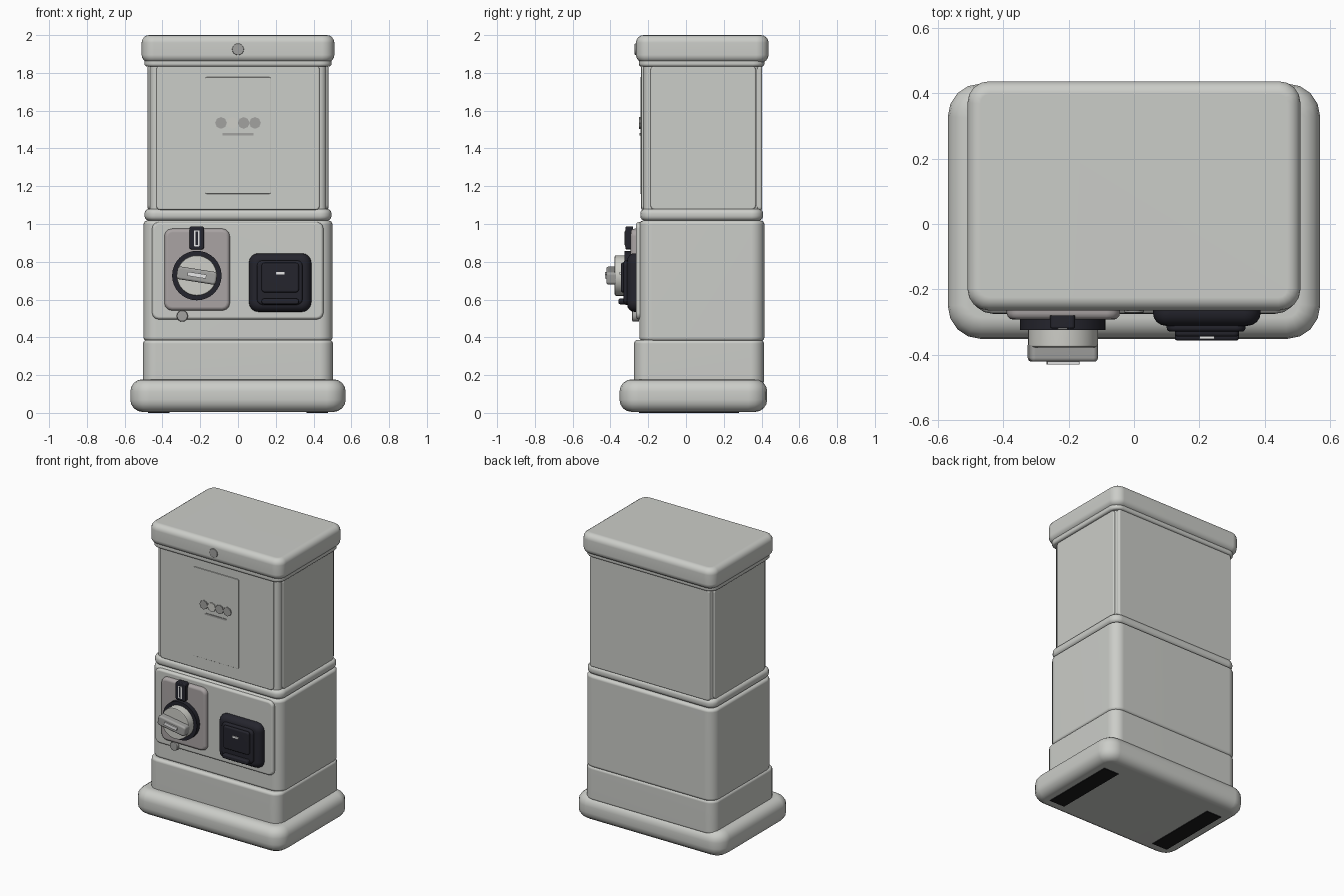
import bpy, bmesh, math
from mathutils import Matrix, Vector

if "Cube" in bpy.data.objects:
    bpy.data.objects.remove(bpy.data.objects["Cube"], do_unlink=True)


def material(name, color):
    m = bpy.data.materials.new(name)
    m.use_nodes = True
    m.diffuse_color = (*color, 1)
    m.node_tree.nodes["Principled BSDF"].inputs["Base Color"].default_value = (*color, 1)
    return m


SHELL = material("pale grey shell", (0.60, 0.61, 0.58))
WARM = material("warm grey", (0.40, 0.37, 0.37))
DARK = material("blue black plastic", (0.018, 0.018, 0.026))
KNOB = material("off white", (0.62, 0.62, 0.58))
WHITE = material("white", (0.80, 0.80, 0.80))
MID = material("mid grey", (0.36, 0.36, 0.35))
RUBBER = material("black rubber", (0.01, 0.01, 0.011))


def finish(bm, name, mat):
    mesh = bpy.data.meshes.new(name)
    bmesh.ops.recalc_face_normals(bm, faces=bm.faces)
    bm.to_mesh(mesh)
    bm.free()
    mesh.materials.append(mat)
    ob = bpy.data.objects.new(name, mesh)
    bpy.context.collection.objects.link(ob)
    bpy.ops.object.select_all(action="DESELECT")
    ob.select_set(True)
    bpy.context.view_layer.objects.active = ob
    bpy.ops.object.shade_smooth_by_angle(angle=math.radians(35))
    wn = ob.modifiers.new("Weighted normals", "WEIGHTED_NORMAL")
    wn.keep_sharp = True
    return ob


def rounded_box(name, xs, ys, zs, mat, corner=0, edge=0, axis=2, ends=(-1, 1), seg=4):
    """Box with corners rounded around one axis, then the chosen ends softened."""
    bm = bmesh.new()
    bmesh.ops.create_cube(bm, size=1)
    for v in bm.verts:
        v.co = Vector([r[0] if c < 0 else r[1] for c, r in zip(v.co, (xs, ys, zs))])
    if corner:
        long = [e for e in bm.edges
                if abs(e.verts[0].co[axis] - e.verts[1].co[axis]) > 1e-6]
        bmesh.ops.bevel(bm, geom=long, offset=corner, segments=seg, profile=0.5, affect="EDGES")
    if edge:
        bm.normal_update()
        caps = [f for f in bm.faces if any(f.normal[axis] * s > 0.99 for s in ends)]
        rim = list({e for f in caps for e in f.edges})
        bmesh.ops.bevel(bm, geom=rim, offset=edge, segments=seg, profile=0.5, affect="EDGES")
    return finish(bm, name, mat)


def plate(name, xs, ys, zs, mat, corner=0, edge=0, seg=3):
    """Panel facing the front, softened on its front rim only."""
    return rounded_box(name, xs, ys, zs, mat, corner, edge, 1, (-1,), seg)


def disc(name, x, z, radius, ys, mat, edge=0, sides=32):
    bm = bmesh.new()
    bmesh.ops.create_cone(bm, cap_ends=True, segments=sides, radius1=radius,
                          radius2=radius, depth=ys[1] - ys[0])
    bmesh.ops.transform(bm, verts=bm.verts, matrix=Matrix.Translation(
        (x, sum(ys) / 2, z)) @ Matrix.Rotation(math.pi / 2, 4, "X"))
    if edge:
        bm.normal_update()
        rim = [e for f in bm.faces if f.normal.y < -0.99 for e in f.edges]
        bmesh.ops.bevel(bm, geom=rim, offset=edge, segments=2, profile=0.5, affect="EDGES")
    return finish(bm, name, mat)


def ring(name, x, z, outer, inner, ys, mat, sides=32):
    bm = bmesh.new()
    profile = [(outer, ys[1]), (outer, ys[0]), (inner, ys[0]), (inner, ys[1])]
    verts = [bm.verts.new((x + r, y, z)) for r, y in profile]
    edges = [bm.edges.new((verts[i], verts[(i + 1) % 4])) for i in range(4)]
    bmesh.ops.spin(bm, geom=verts + edges, cent=(x, 0, z), axis=(0, 1, 0),
                   angle=2 * math.pi, steps=sides, use_merge=True)
    return finish(bm, name, mat)


def tilt(ob, x, z, angle):
    ob.data.transform(Matrix.Translation((x, 0, z)) @ Matrix.Rotation(angle, 4, "Y")
                      @ Matrix.Translation((-x, 0, -z)))


# Stacked cabinet shell: name, half width, front, back, bottom, top, corner, edge
for name, w, y0, y1, z0, z1, corner, edge in [
    ("base_foot", 0.57, -0.352, 0.43, 0.005, 0.178, 0.10, 0.065),
    ("plinth", 0.503, -0.275, 0.413, 0.15, 0.387, 0.07, 0.02),
    ("lower_cabinet", 0.50, -0.247, 0.415, 0.38, 1.018, 0.07, 0.02),
    ("collar", 0.495, -0.242, 0.408, 1.018, 1.08, 0.06, 0.025),
    ("upper_cabinet", 0.467, -0.225, 0.392, 1.06, 1.85, 0.035, 0.01),
    ("lid_rim", 0.495, -0.25, 0.415, 1.833, 1.875, 0.06, 0.015),
    ("lid", 0.51, -0.265, 0.437, 1.855, 2.0, 0.065, 0.04),
]:
    rounded_box(name, (-w, w), (y0, y1), (z0, z1), SHELL, corner, edge)

# Raised panels of the upper cabinet
plate("upper_front_panel", (-0.432, 0.432), (-0.237, -0.21), (1.075, 1.838), SHELL, 0.02, 0.008)
rounded_box("upper_back_panel", (-0.46, 0.46), (0.37, 0.403), (1.07, 1.84), SHELL,
            0.02, 0.012, 1, (1,))
for side, s in (("left", 1), ("right", -1)):
    rounded_box(side + "_side_panel", sorted((0.45 * s, 0.478 * s)), (-0.188, 0.37),
                (1.075, 1.838), SHELL, 0.025, 0.008, 0, (s,))

# Lid lock and front card
disc("lid_lock", 0, 1.925, 0.031, (-0.272, -0.25), MID, 0.004, 16)
plate("display_card", (-0.172, 0.172), (-0.242, -0.23), (1.16, 1.777), SHELL, 0.006, 0.002)
for i in range(4):
    disc(f"card_dot_{i + 1}", -0.09 + 0.06 * i, 1.535, 0.031, (-0.249, -0.235),
         KNOB if i == 1 else MID, 0, 8)
plate("card_line", (-0.083, 0.083), (-0.246, -0.235), (1.469, 1.481), MID, 0.003)

# Control panel and coin plate
plate("control_panel", (-0.455, 0.452), (-0.265, -0.23), (0.495, 1.01), SHELL, 0.035, 0.015)
plate("coin_plate", (-0.39, -0.043), (-0.293, -0.255), (0.542, 0.975), WARM, 0.04, 0.02)
plate("coin_slot_frame", (-0.257, -0.18), (-0.32, -0.28), (0.865, 0.988), DARK, 0.012, 0.006)
plate("coin_slot_inlay", (-0.234, -0.203), (-0.323, -0.315), (0.882, 0.965), WHITE, 0.004)
plate("coin_slot_opening", (-0.224, -0.213), (-0.325, -0.32), (0.888, 0.959), DARK)
disc("lock_button", -0.295, 0.513, 0.03, (-0.285, -0.25), MID, 0.008, 16)

# Turning knob
KX, KZ = -0.218, 0.727
ring("knob_ring", KX, KZ, 0.131, 0.104, (-0.325, -0.28), DARK)
disc("knob", KX, KZ, 0.107, (-0.378, -0.28), KNOB, 0.008)
handle = plate("knob_handle", (KX - 0.106, KX + 0.106), (-0.422, -0.37),
               (KZ - 0.034, KZ + 0.034), MID, 0.016, 0.012)
grip = plate("handle_inlay", (KX - 0.05, KX + 0.05), (-0.43, -0.42),
             (KZ - 0.009, KZ + 0.013), WHITE, 0.004)
for part in (handle, grip):
    tilt(part, KX, KZ, math.radians(9))

# Prize chute
plate("chute_frame", (0.058, 0.388), (-0.312, -0.255), (0.535, 0.845), DARK, 0.05, 0.04, 4)
plate("chute_bezel", (0.10, 0.342), (-0.33, -0.30), (0.572, 0.808), DARK, 0.03, 0.012)
plate("chute_door", (0.125, 0.322), (-0.345, -0.32), (0.638, 0.795), DARK, 0.015, 0.01)
plate("chute_lip", (0.125, 0.322), (-0.357, -0.32), (0.575, 0.605), DARK, 0.012, 0.008)
plate("door_mark", (0.2, 0.247), (-0.352, -0.34), (0.732, 0.746), WHITE, 0.003)

# Rubber strips under the base
for side, s in (("left", 1), ("right", -1)):
    rounded_box(side + "_foot_strip", (0.42 * s - 0.057, 0.42 * s + 0.057),
                (-0.25, 0.28), (0, 0.01), RUBBER)
